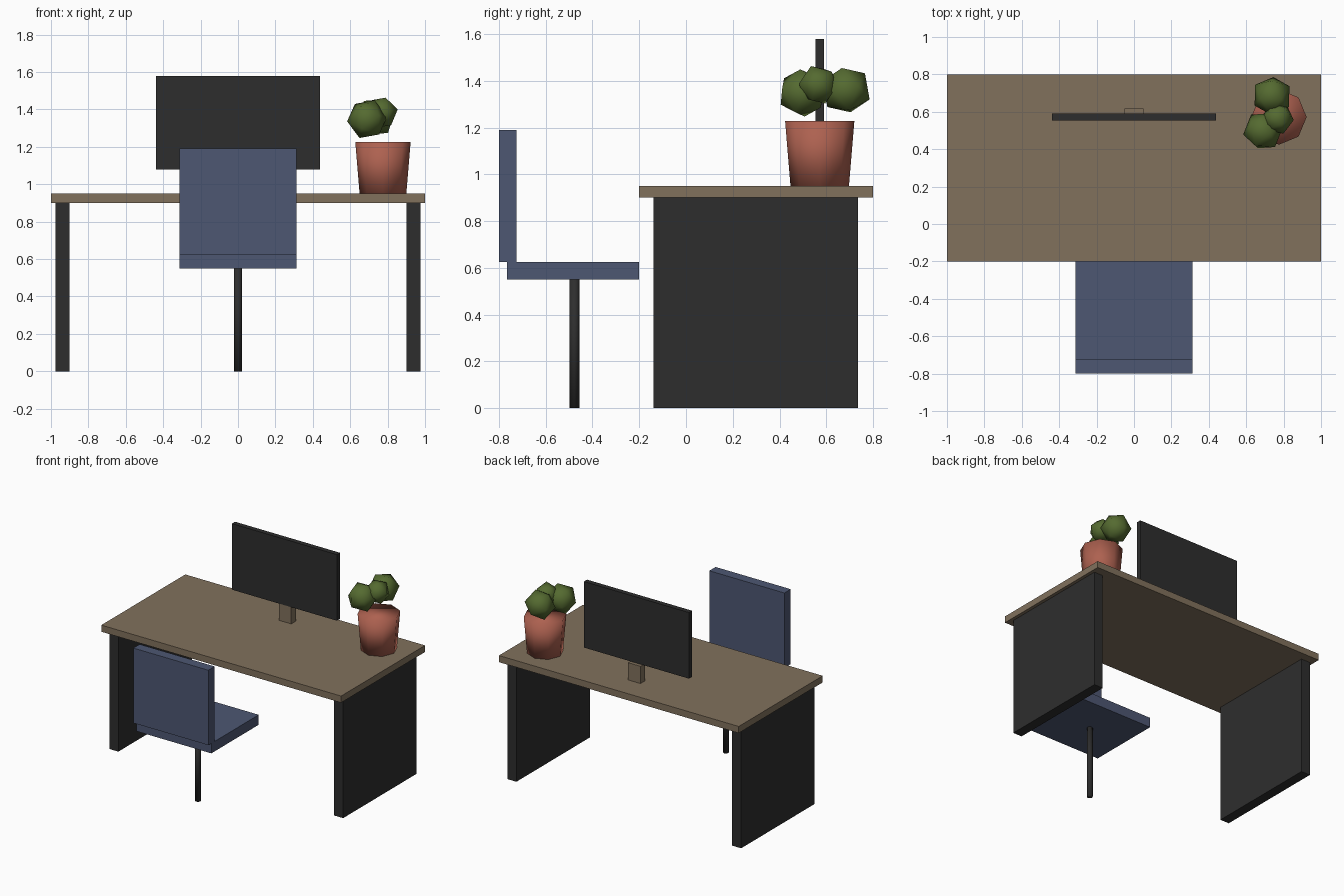
import bpy
from math import radians

cube = bpy.data.objects.get("Cube")
if cube:
    bpy.data.objects.remove(cube, do_unlink=True)


def material(name, rgb):
    mat = bpy.data.materials.new(name)
    mat.use_nodes = True
    colour = (*rgb, 1)
    mat.diffuse_color = colour
    for node in mat.node_tree.nodes:
        if node.type == 'BSDF_PRINCIPLED':
            node.inputs["Base Color"].default_value = colour
    return mat


WOOD = material("brown wood", (0.22, 0.165, 0.108))
DARK = material("dark grey", (0.027, 0.027, 0.027))
BLUE = material("blue fabric", (0.075, 0.095, 0.17))
CLAY = material("terracotta", (0.42, 0.12, 0.08))
LEAF = material("leaf green", (0.09, 0.145, 0.03))


def finish(name, mat, smooth=False):
    obj = bpy.context.object
    obj.name = name
    obj.data.materials.append(mat)
    if smooth:
        bpy.ops.object.shade_smooth()
    return obj


def box(name, mat, x, y, z):
    """Box spanning the given (low, high) ranges."""
    spans = (x, y, z)
    bpy.ops.mesh.primitive_cube_add(size=1, location=[(a + b) / 2 for a, b in spans])
    obj = bpy.context.object
    obj.scale = [b - a for a, b in spans]
    bpy.ops.object.transform_apply(location=False, rotation=False, scale=True)
    return finish(name, mat)


def tapered(name, mat, sides, bottom, top, x, y, z):
    bpy.ops.mesh.primitive_cone_add(vertices=sides, radius1=bottom, radius2=top,
                                    depth=z[1] - z[0], location=(x, y, (z[0] + z[1]) / 2))
    return finish(name, mat, smooth=True)


# Desk: top and two panel legs
box("desk_top", WOOD, (-1, 1), (-0.2, 0.8), (0.9, 0.95))
for side, sign in (("left", 1), ("right", -1)):
    inner, outer = sorted((sign * 0.9, sign * 0.975))
    box(side + "_desk_leg", DARK, (inner, outer), (-0.14, 0.735), (0, 0.9))

# Monitor on a small block
box("monitor_stand", WOOD, (-0.052, 0.052), (0.56, 0.617), (0.95, 1.08))
box("monitor_screen", DARK, (-0.438, 0.438), (0.553, 0.59), (1.08, 1.578))

# Chair
box("chair_seat", BLUE, (-0.313, 0.313), (-0.765, -0.2), (0.55, 0.625))
box("chair_back", BLUE, (-0.313, 0.313), (-0.8, -0.725), (0.625, 1.19))
tapered("chair_post", DARK, 8, 0.021, 0.021, 0, -0.477, (0, 0.55))

# Potted plant
tapered("plant_pot", CLAY, 8, 0.125, 0.148, 0.775, 0.572, (0.95, 1.227))
for name, centre, radius, turn in (
        ("back_foliage", (0.738, 0.685, 1.36), 0.108, (25, 15, 40)),
        ("front_foliage", (0.69, 0.498, 1.348), 0.109, (10, 20, 15)),
        ("middle_foliage", (0.768, 0.565, 1.383), 0.088, (20, -15, 70))):
    bpy.ops.mesh.primitive_ico_sphere_add(subdivisions=1, radius=radius, location=centre,
                                          rotation=[radians(a) for a in turn])
    finish(name, LEAF, smooth=True)
